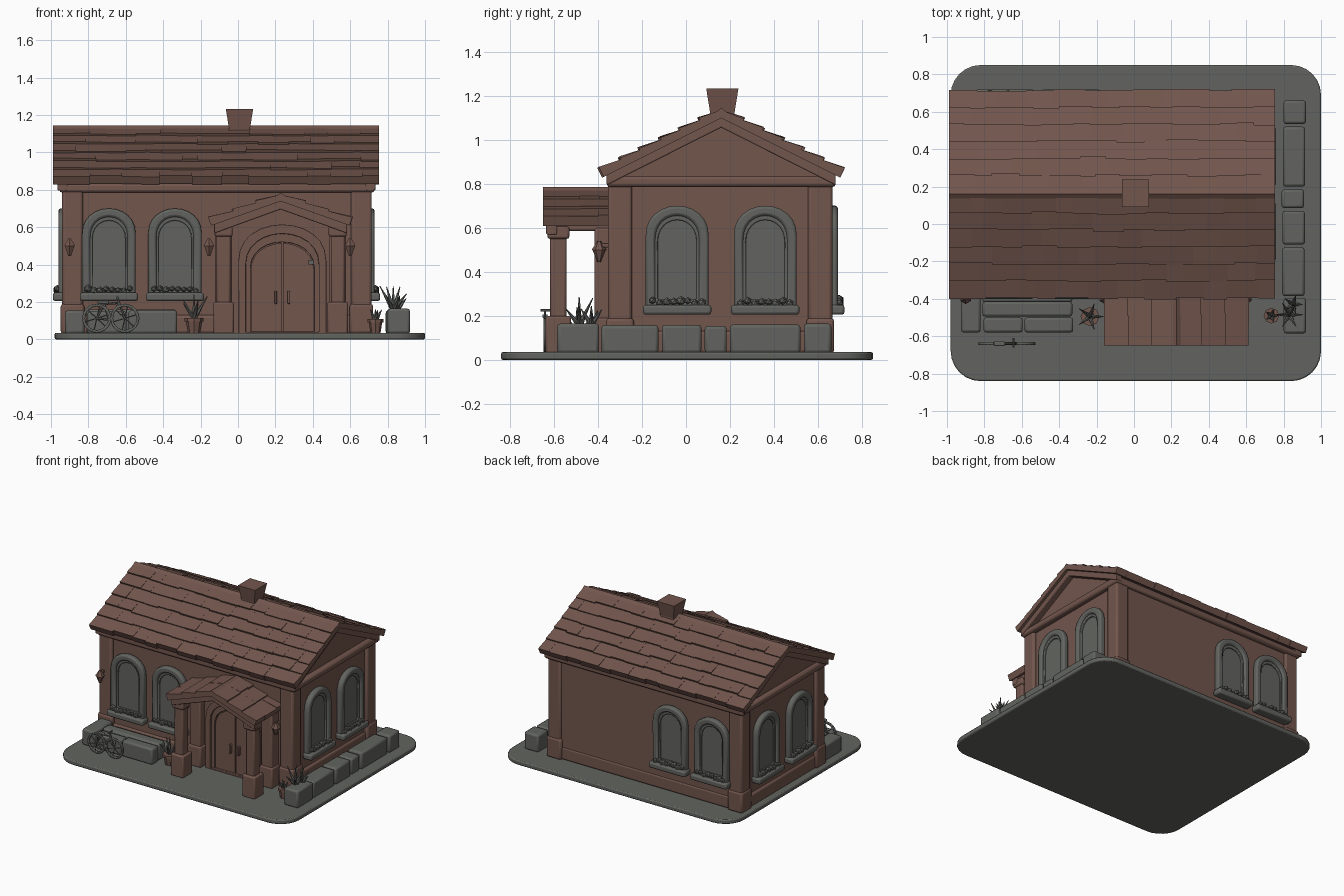
import bpy, bmesh, math, random
from mathutils import Matrix, Vector

if "Cube" in bpy.data.objects:
    bpy.data.objects.remove(bpy.data.objects["Cube"])

random.seed(4)

def material(name, c):
    m = bpy.data.materials.new(name)
    m.diffuse_color = (*c, 1)
    m.use_nodes = True
    m.node_tree.nodes["Principled BSDF"].inputs["Base Color"].default_value = m.diffuse_color
    return m

BROWN = material("clay_brown", (0.168, 0.092, 0.073))
GREY = material("stone_grey", (0.122, 0.127, 0.115))
I = Matrix.Identity(4)
T = Matrix.Translation

def rot(deg, axis='Z'):
    return Matrix.Rotation(math.radians(deg), 4, axis)

def finish(name, bm, mat, M=I, bevel=0):
    bm.transform(M)
    bmesh.ops.recalc_face_normals(bm, faces=bm.faces)
    me = bpy.data.meshes.new(name)
    bm.to_mesh(me)
    bm.free()
    me.materials.append(mat)
    o = bpy.data.objects.new(name, me)
    bpy.context.collection.objects.link(o)
    if bevel:
        b = o.modifiers.new("soft_edges", 'BEVEL')
        b.width, b.segments, b.limit_method = bevel, 2, 'ANGLE'
    return o

def box(name, x, y, z, mat, M=I, bevel=0.008):
    bm = bmesh.new()
    bmesh.ops.create_cube(bm, size=1)
    S = Matrix.Diagonal((x[1]-x[0], y[1]-y[0], z[1]-z[0], 1))
    bm.transform(T(((x[0]+x[1])/2, (y[0]+y[1])/2, (z[0]+z[1])/2)) @ S)
    return finish(name, bm, mat, M, bevel)

def prism(name, pts, y0, y1, mat, M=I, bevel=0):
    """Extrude an (x, z) outline along y."""
    bm = bmesh.new()
    f = bm.faces.new([bm.verts.new((px, y0, pz)) for px, pz in pts])
    r = bmesh.ops.extrude_face_region(bm, geom=[f])
    for v in r['geom']:
        if isinstance(v, bmesh.types.BMVert):
            v.co.y = y1
    return finish(name, bm, mat, M, bevel)

def ring(name, outer, inner, y0, y1, mat, M=I, bevel=0.008):
    """Closed frame between two outlines of equal length."""
    bm = bmesh.new()
    L = [[bm.verts.new((p[0], y, p[1])) for p in prof]
         for prof, y in ((outer, y0), (inner, y0), (inner, y1), (outer, y1))]
    n = len(outer)
    for k in range(4):
        A, B = L[k], L[(k+1) % 4]
        for i in range(n):
            j = (i+1) % n
            bm.faces.new((A[i], A[j], B[j], B[i]))
    return finish(name, bm, mat, M, bevel)

def arch(hw, z0, spring, top, n=12):
    pts = [(-hw, z0), (hw, z0)]
    for i in range(n+1):
        a = math.pi*i/n
        pts.append((hw*math.cos(a), spring+(top-spring)*math.sin(a)**0.9))
    return pts

def chevron(hw, ze, zr, t):
    return [(-hw, ze), (0, zr), (hw, ze), (hw, ze-t), (0, zr-t), (-hw, ze-t)]

def cone(name, p, r1, r2, h, seg, mat, turn=0, bevel=0):
    bm = bmesh.new()
    bmesh.ops.create_cone(bm, cap_ends=True, segments=seg, radius1=r1, radius2=r2, depth=h)
    return finish(name, bm, mat, T((p[0], p[1], p[2]+h/2)) @ rot(turn), bevel)

def rods(name, segs, r, mat, tip=1.0):
    """Straight tubes between pairs of points."""
    bm = bmesh.new()
    for a, b in segs:
        a, b = Vector(a), Vector(b)
        d = b-a
        bmesh.ops.create_cone(bm, cap_ends=True, segments=6, radius1=r, radius2=r*tip, depth=d.length,
                              matrix=T((a+b)/2) @ d.to_track_quat('Z', 'Y').to_matrix().to_4x4())
    return finish(name, bm, mat)

def tiled_roof(name, x0, x1, hw, ze, zr, rows, M):
    """Two slopes of overlapping uneven tiles, ridge along local x."""
    bm = bmesh.new()
    for s in (-1, 1):
        e, d = Vector((0, s*hw, ze)), Vector((0, -s*hw, zr-ze))
        nrm = Vector((0, s*(zr-ze), hw)).normalized()
        for i in range(rows):
            x = x0
            while x < x1-0.001:
                w = random.uniform(0.08, 0.18)
                xe = x1 if x+w > x1-0.06 else x+w
                lo = i/rows+random.uniform(-0.012, 0.012)
                hi = min(1, (i+1)/rows+0.03)
                lift = random.uniform(0.022, 0.03)
                vs = [bm.verts.new(e+d*t+nrm*h+Vector((q, 0, 0))) for q in (x, xe)
                      for t, h in ((lo, -0.022), (hi, -0.022), (hi, 0.012), (lo, lift))]
                for f in ((0, 1, 2, 3), (7, 6, 5, 4), (0, 4, 5, 1), (1, 5, 6, 2), (2, 6, 7, 3), (3, 7, 4, 0)):
                    bm.faces.new([vs[k] for k in f])
                x = xe
    finish(name, bm, BROWN, M)
    cap = chevron(0.035, zr-0.004, zr+0.022, 0.03)
    prism(name+"_ridge_cap", cap, -x1, -x0, BROWN, M @ rot(90))

# Ground slab with rounded corners
slab = []
for cx, cy, a0 in ((1, 1, 0), (-1, 1, 90), (-1, -1, 180), (1, -1, 270)):
    for k in range(7):
        a = math.radians(a0+15*k)
        slab.append((0.01+cx*0.83+0.16*math.cos(a), 0.005+cy*0.685+0.16*math.sin(a)))
prism("ground_slab", slab, -0.035, 0, GREY, rot(-90, 'X'), 0.008)

# House walls, plinth, cornice, corner pilasters
YC, YM = 0.16, T((0, 0.16, 0)) @ rot(90)       # ridge line, and frame with local x = world y
body = [(-0.49, 0.03), (0.49, 0.03), (0.49, 0.85), (0, 1.10), (-0.49, 0.85)]
prism("house_walls", body, -0.69, 0.92, BROWN, YM)
box("plinth", (-0.935, 0.705), (-0.345, 0.655), (0.03, 0.13), BROWN, bevel=0.015)
box("cornice", (-0.955, 0.73), (-0.36, 0.68), (0.785, 0.835), BROWN, bevel=0.015)
for px in (-0.94, 0.605):
    for py in (-0.355, 0.555):
        box("corner_pilaster", (px, px+0.11), (py, py+0.11), (0.03, 0.8), BROWN, bevel=0.015)
        box("corner_footing", (px-0.008, px+0.118), (py-0.008, py+0.118), (0.03, 0.19), BROWN, bevel=0.015)

# Main roof with gable rakes and chimney
tiled_roof("main_roof", -0.99, 0.755, 0.545, 0.85, 1.122, 6, T((0, YC, 0)))
for a, b in ((-0.735, -0.68), (0.91, 0.965)):
    prism("gable_rake", chevron(0.52, 0.848, 1.11, 0.055), a, b, BROWN, YM, 0.006)
q = math.sqrt(2)
cone("chimney_stack", (0.008, 0.165, 1.04), 0.065*q, 0.055*q, 0.09, 4, BROWN, 45)
cone("chimney_top", (0.008, 0.165, 1.12), 0.055*q, 0.073*q, 0.112, 4, BROWN, 45)

# Arched windows with sill planters
def window(M):
    outer, inner = arch(0.143, 0.22, 0.565, 0.70), arch(0.1, 0.26, 0.545, 0.655)
    ring("window_frame", outer, inner, -0.04, 0.005, GREY, M, 0.012)
    prism("window_pane", inner, -0.012, 0.005, GREY, M)
    mid = arch(0.115, 0.25, 0.55, 0.67)
    ring("window_inner_trim", mid, arch(0.088, 0.275, 0.535, 0.635), -0.024, 0, GREY, M, 0.005)
    box("window_sill", (-0.155, 0.155), (-0.07, 0.005), (0.205, 0.25), GREY, M, 0.012)
    bm = bmesh.new()
    for k in range(8):
        p = (-0.112+0.032*k, -0.045, 0.255+random.uniform(0, 0.018))
        bmesh.ops.create_icosphere(bm, subdivisions=1, radius=random.uniform(0.016, 0.024), matrix=T(p))
    finish("sill_plants", bm, GREY, M)

for wx in (-0.69, -0.337):
    window(T((wx, -0.33, 0)))
    window(T((wx, 0.65, 0)) @ rot(180))
for wy in (-0.04, 0.36):
    window(T((0.69, wy, 0)) @ rot(90))
    window(T((-0.92, wy, 0)) @ rot(-90))

# Porch: roof, gable, columns and beams
PX = 0.228
PM = T((PX, 0, 0))
tiled_roof("porch_roof", -0.65, -0.33, 0.375, 0.63, 0.762, 3, PM @ rot(90))
prism("porch_front_rake", chevron(0.355, 0.622, 0.75, 0.055), -0.635, -0.585, BROWN, PM, 0.006)
prism("porch_back_gable", [(-0.34, 0.03), (0.34, 0.03), (0.34, 0.61), (0, 0.74), (-0.34, 0.61)],
      -0.36, -0.32, BROWN, PM)
for s in (-1, 1):
    cx = PX+s*0.305
    for nm, w, y, z in (("column_shaft", 0.037, (-0.617, -0.543), (0.19, 0.57)),
                        ("column_pedestal", 0.055, (-0.637, -0.523), (0.03, 0.2)),
                        ("column_capital", 0.048, (-0.63, -0.53), (0.55, 0.605)),
                        ("wall_pilaster", 0.045, (-0.415, -0.32), (0.03, 0.6)),
                        ("wall_pilaster_base", 0.055, (-0.425, -0.32), (0.03, 0.19)),
                        ("porch_side_beam", 0.038, (-0.63, -0.33), (0.585, 0.635))):
        box(nm, (cx-w, cx+w), y, z, BROWN, bevel=0.01)

# Double door with arched surround and handles
DM = T((0.237, -0.36, 0))
ring("door_surround", arch(0.235, 0.035, 0.42, 0.615), arch(0.195, 0.04, 0.4, 0.565), -0.04, 0, BROWN, DM)
ring("door_inner_arch", arch(0.2, 0.036, 0.4, 0.57), arch(0.17, 0.041, 0.38, 0.52), -0.022, 0, BROWN, DM, 0.005)
for s in (-1, 1):
    leaf = [(s*0.003, 0.04), (s*0.168, 0.04)]
    leaf += [(s*0.168*math.cos(a*math.pi/12), 0.38+0.135*math.sin(a*math.pi/12)) for a in range(6)]
    leaf += [(s*0.003, 0.515)]
    prism("door_leaf", leaf, -0.01, 0, BROWN, DM)
    box("door_handle", (s*0.035-0.007, s*0.035+0.007), (-0.03, -0.005), (0.19, 0.26), BROWN, DM, 0.004)
box("door_plaque", (0.14, 0.17), (-0.032, -0.022), (0.4, 0.425), GREY, DM, 0)

# Wall lanterns
for lx in (-0.9, -0.155, 0.6):
    cone("lantern_bowl", (lx, -0.395, 0.445), 0.008, 0.03, 0.055, 6, BROWN)
    cone("lantern_cap", (lx, -0.395, 0.5), 0.033, 0.008, 0.04, 6, BROWN)
    box("lantern_bracket", (lx-0.01, lx+0.01), (-0.4, -0.33), (0.51, 0.53), BROWN, bevel=0.003)

# Stone blocks along the right side and front left
for y0, y1 in ((-0.585, -0.395), (-0.385, -0.125), (-0.11, 0.07), (0.085, 0.185), (0.2, 0.52), (0.535, 0.66)):
    j = random.uniform(-0.006, 0.006)
    box("side_stone", (0.795+j, 0.915+j), (y0, y1), (0.03, 0.16+j), GREY, bevel=0.014)
for x, y, h in (((-0.925, -0.82), (-0.58, -0.35), 0.155), ((-0.805, -0.595), (-0.58, -0.5), 0.15),
                ((-0.585, -0.325), (-0.58, -0.5), 0.155), ((-0.81, -0.33), (-0.495, -0.415), 0.16),
                ((-0.81, -0.33), (-0.42, -0.34), 0.12)):
    box("front_stone", x, y, (0.03, h), GREY, bevel=0.014)

# Bicycle leaning by the front stones
B = -0.64
wheels = (-0.755, -0.605)
for wx in wheels:
    outer = [(wx+0.078*math.cos(k*math.pi/10), 0.113+0.078*math.sin(k*math.pi/10)) for k in range(20)]
    inner = [(wx+(p-wx)*0.8, 0.113+(z-0.113)*0.8) for p, z in outer]
    ring("bicycle_wheel", outer, inner, B-0.008, B+0.008, GREY, I, 0.004)
    rods("wheel_spokes", [((wx+0.066*math.cos(a), B, 0.113+0.066*math.sin(a)),
                           (wx-0.066*math.cos(a), B, 0.113-0.066*math.sin(a))) for a in (0.3, 1.35, 2.4)], 0.003, GREY)
rw, fw, crank = (wheels[0], B, 0.113), (wheels[1], B, 0.113), (-0.69, B, 0.105)
seat, head = (-0.715, B, 0.19), (-0.635, B, 0.195)
rods("bicycle_frame", [(rw, crank), (rw, seat), (crank, seat), (crank, head), (seat, head), (fw, head),
                       (head, (-0.645, B, 0.225)), ((-0.645, B-0.02, 0.225), (-0.645, B+0.03, 0.225))], 0.006, GREY)
box("bicycle_saddle", (-0.75, -0.69), (B-0.012, B+0.012), (0.19, 0.207), GREY, bevel=0.005)

# Potted and spiky plants
def plant(x, y, z, h, n):
    segs = [((x, y, z), (x+h*0.55*math.cos(k*6.283/n), y+h*0.55*math.sin(k*6.283/n),
             z+h*random.uniform(0.6, 1))) for k in range(n)]
    rods("plant_leaves", segs + [((x, y, z), (x, y, z+h))], 0.014, GREY, 0.15)

for x, y, r, h in ((-0.235, -0.495, 0.046, 0.075), (0.735, -0.49, 0.038, 0.07)):
    cone("plant_pot", (x, y, 0.033), r*0.7, r, h, 8, BROWN)
    cone("pot_rim", (x, y, 0.033+h-0.012), r*1.1, r*1.1, 0.018, 8, BROWN)
plant(-0.235, -0.495, 0.11, 0.13, 5)
plant(0.735, -0.49, 0.1, 0.06, 5)
plant(0.83, -0.485, 0.155, 0.13, 6)
plant(0.85, -0.43, 0.155, 0.09, 5)

# Smooth soft edges, keep sharp corners
bpy.ops.object.select_all(action='SELECT')
bpy.context.view_layer.objects.active = bpy.context.selected_objects[0]
bpy.ops.object.shade_smooth_by_angle(angle=math.radians(35))
